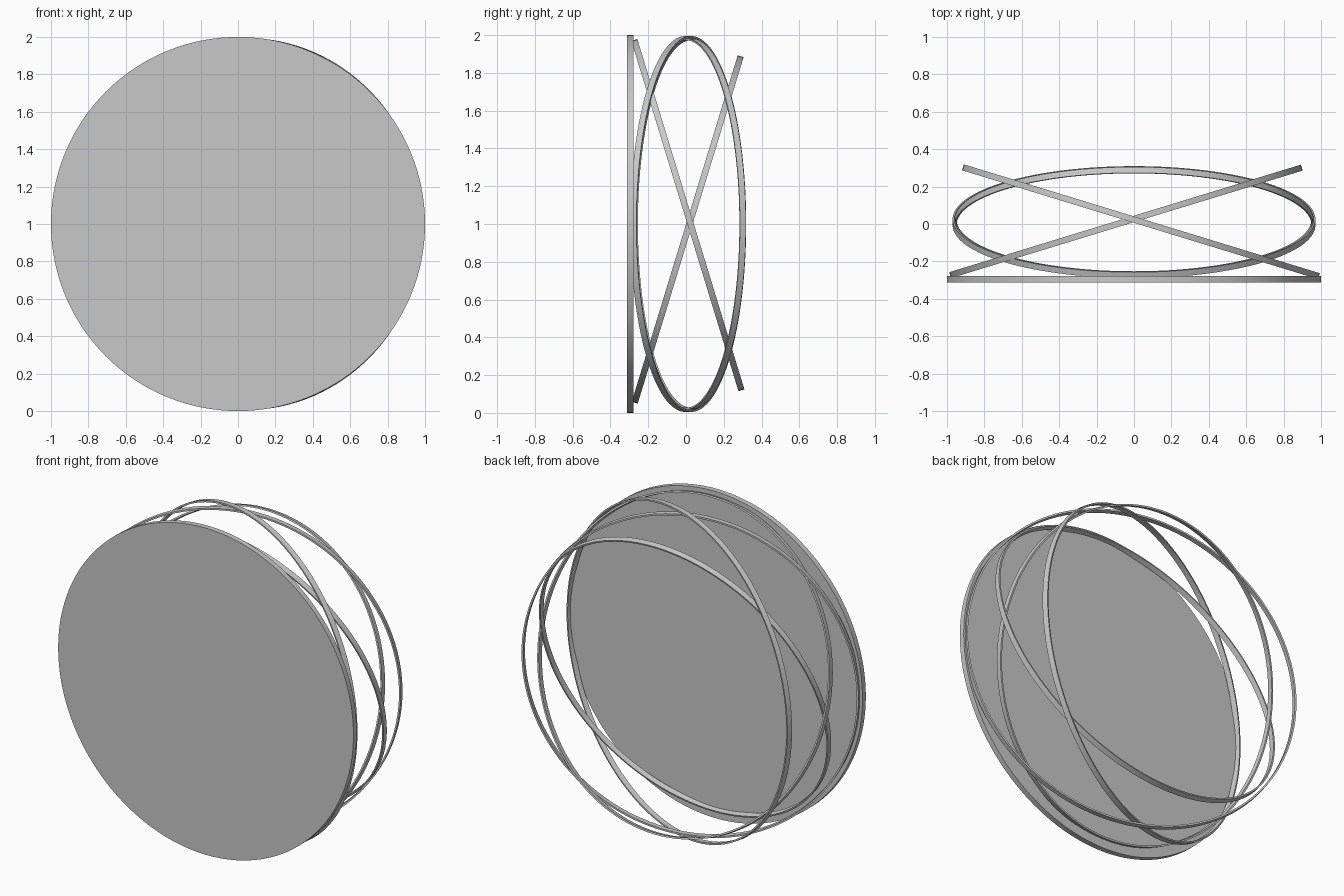
import bpy
import bmesh
from math import radians, tau

cube = bpy.data.objects.get("Cube")
if cube:
    bpy.data.objects.remove(cube, do_unlink=True)

WIDTH = 0.033      # depth of every band and of the disc
THICK = 0.01       # radial thickness of the hoops
SEGMENTS = 128
TILT = radians(17)

grey = bpy.data.materials.new("light_grey")
grey.use_nodes = True
colour = (0.58, 0.58, 0.58, 1)
grey.diffuse_color = colour
bsdf = next(n for n in grey.node_tree.nodes if n.type == 'BSDF_PRINCIPLED')
bsdf.inputs["Base Color"].default_value = colour
bsdf.inputs["Roughness"].default_value = 0.6


def finish(bm, name, location, rotation):
    """Turn the bmesh into a placed, smooth shaded object."""
    bmesh.ops.recalc_face_normals(bm, faces=bm.faces)
    mesh = bpy.data.meshes.new(name)
    bm.to_mesh(mesh)
    bm.free()
    mesh.materials.append(grey)
    obj = bpy.data.objects.new(name, mesh)
    bpy.context.collection.objects.link(obj)
    obj.location = location
    obj.rotation_euler = rotation
    bpy.ops.object.select_all(action='DESELECT')
    obj.select_set(True)
    bpy.context.view_layer.objects.active = obj
    bpy.ops.object.shade_smooth_by_angle(angle=radians(30))
    return obj


def hoop(name, radius, location, rotation):
    """Flat band around the y axis, spun from a rectangular section."""
    bm = bmesh.new()
    inner, half = radius - THICK, WIDTH / 2
    corners = [(inner, -half), (radius, -half), (radius, half), (inner, half)]
    verts = [bm.verts.new((x, y, 0)) for x, y in corners]
    edges = [bm.edges.new((verts[i - 1], verts[i])) for i in range(len(verts))]
    bmesh.ops.spin(bm, geom=verts + edges, cent=(0, 0, 0), axis=(0, 1, 0),
                   angle=tau, steps=SEGMENTS, use_duplicate=False)
    bmesh.ops.remove_doubles(bm, verts=bm.verts, dist=0.0001)
    return finish(bm, name, location, rotation)


# Solid front disc
bm = bmesh.new()
bmesh.ops.create_cone(bm, cap_ends=True, segments=SEGMENTS,
                      radius1=1, radius2=1, depth=WIDTH)
finish(bm, "front_disc", (0, -0.295, 1), (radians(90), 0, 0))

# Hoops swung sideways, each meeting the disc at one side
hoop("left_hoop", 0.995, (0.037, 0.012, 1), (0, 0, -TILT))
hoop("right_hoop", 0.983, (-0.043, 0.014, 1), (0, 0, TILT))

# Hoops tipped up and down, meeting the disc at the top and bottom
hoop("top_hoop", 0.97, (0, 0.01, 1.047), (TILT, 0, 0))
hoop("bottom_hoop", 0.959, (0, 0.009, 0.971), (-TILT, 0, 0))
